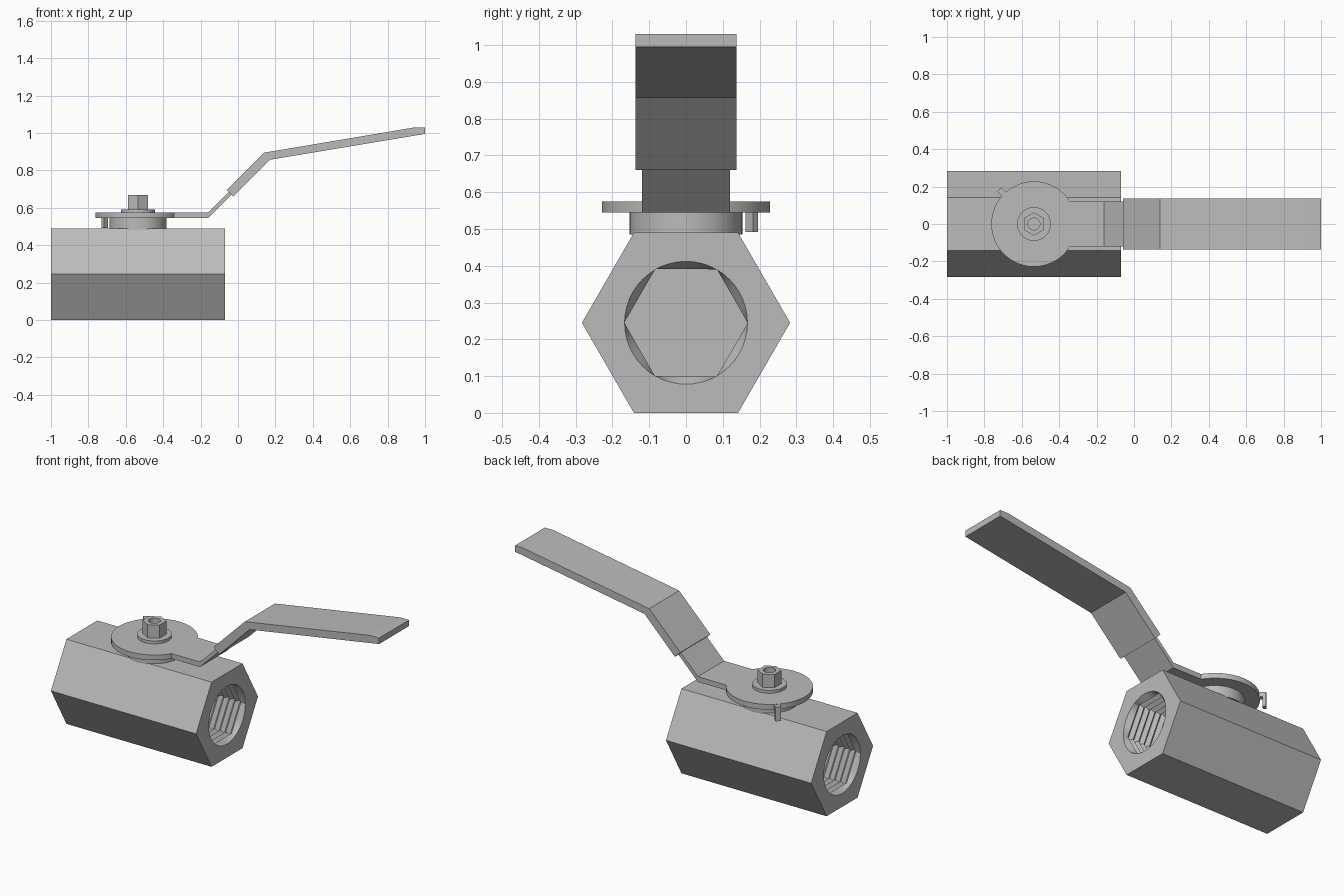
import bpy, bmesh, math
from mathutils import Matrix, Vector

if "Cube" in bpy.data.objects:
    bpy.data.objects.remove(bpy.data.objects["Cube"])

# Single metal colour
metal = bpy.data.materials.new("grey metal")
metal.use_nodes = True
GREY = (0.5, 0.5, 0.5, 1)
metal.diffuse_color = GREY
metal.node_tree.nodes["Principled BSDF"].inputs["Base Color"].default_value = GREY

STEM_X = -0.535       # axis of the stem
X0, X1 = -1.0, -0.07  # ends of the body
AXIS_Z = 0.245        # height of the bore axis
SEG = 48


def finish(bm, name, smooth=True):
    bmesh.ops.recalc_face_normals(bm, faces=bm.faces)
    me = bpy.data.meshes.new(name)
    bm.to_mesh(me)
    bm.free()
    ob = bpy.data.objects.new(name, me)
    bpy.context.collection.objects.link(ob)
    me.materials.append(metal)
    if smooth:
        bpy.ops.object.select_all(action='DESELECT')
        ob.select_set(True)
        bpy.context.view_layer.objects.active = ob
        bpy.ops.object.shade_smooth_by_angle(angle=math.radians(25))
    return ob


def loft(bm, rings):
    """Join equal-length rings of points into a closed solid."""
    vs = [[bm.verts.new(p) for p in ring] for ring in rings]
    n = len(vs[0])
    for a, b in zip(vs, vs[1:]):
        for i in range(n):
            j = (i + 1) % n
            bm.faces.new((a[i], a[j], b[j], b[i]))
    bm.faces.new(vs[0])
    bm.faces.new(vs[-1])


def radius(r, t, hexagonal):
    if not hexagonal:
        return r
    return r * math.cos(math.pi / 6) / math.cos(t % (math.pi / 3) - math.pi / 6)


def x_ring(x, r, hexagonal):
    pts = []
    for i in range(SEG):
        t = 2 * math.pi * i / SEG
        q = radius(r, t, hexagonal)
        pts.append((x, q * math.cos(t), AXIS_Z + q * math.sin(t)))
    return pts


def z_turned(name, profile):
    """Turned part on the stem axis; profile rows are (radius, z, hexagonal)."""
    bm = bmesh.new()
    rings = []
    for r, z, h in profile:
        ring = []
        for i in range(SEG):
            t = 2 * math.pi * i / SEG
            q = radius(r, t, h)
            ring.append((STEM_X - q * math.sin(t), q * math.cos(t), z))
        rings.append(ring)
    loft(bm, rings)
    return finish(bm, name)


def strip(name, outline, half_width):
    """Side outline in x-z, extruded across y."""
    bm = bmesh.new()
    loft(bm, [[(x, y, z) for x, z in outline] for y in (-half_width, half_width)])
    return finish(bm, name, False)


# Hexagonal body with a threaded blind bore at each end
PITCH, THREADS = 0.036, 8
bore = [(0.0, 0.283, True), (0.0, 0.167, False), (0.03, 0.168, True)]
for k in range(THREADS):
    d = 0.03 + k * PITCH
    bore += [(d + PITCH / 2, 0.19, True), (d + PITCH, 0.168, True)]
left = [x_ring(X0 + d, r, h) for d, r, h in reversed(bore)]
right = [x_ring(X1 - d, r, h) for d, r, h in bore]
bm = bmesh.new()
loft(bm, left + right)
finish(bm, "valve_body")

# Collar, handle disc, washer and hexagonal stem with a drilled top
z_turned("stem_collar", [(0.153, 0.485, False), (0.153, 0.55, False)])
z_turned("handle_disc", [(0.228, 0.545, False), (0.228, 0.575, False)])
z_turned("stem_washer", [(0.09, 0.57, False), (0.09, 0.592, False)])
z_turned("hex_stem", [(0.062, 0.585, True), (0.062, 0.668, True),
                      (0.032, 0.668, False), (0.032, 0.615, False)])

# Bent lever neck and thicker grip
strip("lever_neck", [(-0.40, 0.545), (-0.16, 0.545), (-0.02, 0.685), (-0.035, 0.70),
                     (-0.16, 0.575), (-0.40, 0.575)], 0.12)
strip("lever_grip", [(-0.06, 0.695), (-0.025, 0.66), (0.17, 0.857), (1.0, 0.995),
                     (1.0, 1.03), (0.945, 1.03), (0.14, 0.895)], 0.137)

# Stop tab bent down from the disc rim
bm = bmesh.new()
turn = Matrix.Translation((STEM_X, 0, 0)) @ Matrix.Rotation(math.radians(135), 4, 'Z')
tab = [(0.21, 0.547), (0.243, 0.547), (0.243, 0.492), (0.262, 0.492), (0.262, 0.574), (0.21, 0.574)]
loft(bm, [[turn @ Vector((x, y, z)) for x, z in tab] for y in (-0.015, 0.015)])
finish(bm, "stop_tab", False)
